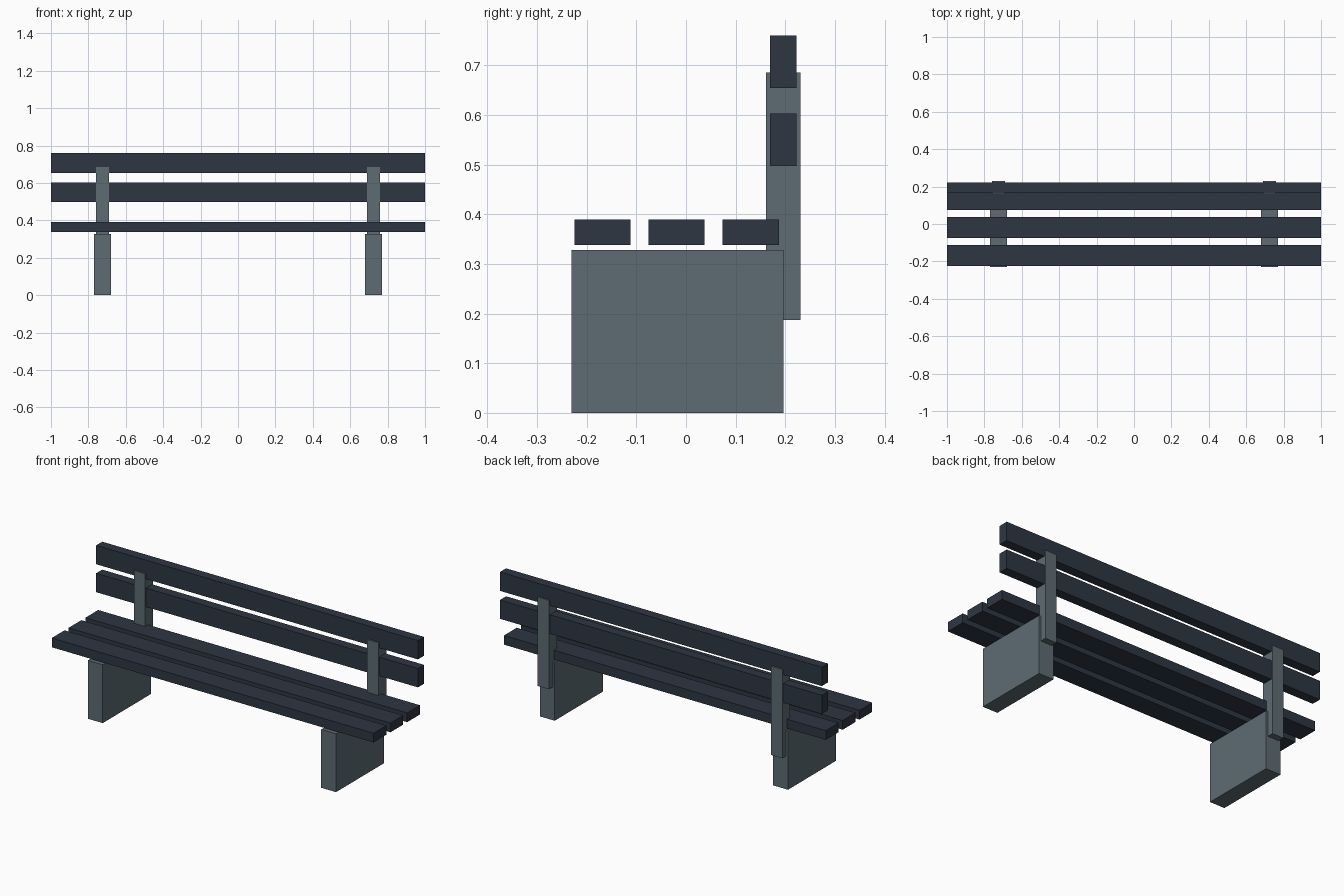
import bpy
import bmesh
from mathutils import Vector

if "Cube" in bpy.data.objects:
    bpy.data.objects.remove(bpy.data.objects["Cube"])


def material(name, color):
    m = bpy.data.materials.new(name)
    m.diffuse_color = (*color, 1.0)
    m.use_nodes = True
    m.node_tree.nodes["Principled BSDF"].inputs["Base Color"].default_value = m.diffuse_color
    return m


def box(name, lo, hi, mat):
    """Axis-aligned box between two opposite corners."""
    lo, hi = Vector(lo), Vector(hi)
    centre, size = (lo + hi) / 2, hi - lo
    bm = bmesh.new()
    bmesh.ops.create_cube(bm, size=1.0)
    bmesh.ops.scale(bm, vec=size, verts=bm.verts)
    mesh = bpy.data.meshes.new(name)
    bm.to_mesh(mesh)
    bm.free()
    mesh.materials.append(mat)
    obj = bpy.data.objects.new(name, mesh)
    obj.location = centre
    bpy.context.collection.objects.link(obj)
    return obj


slat_mat = material("dark_slate_slats", (0.027, 0.037, 0.055))
support_mat = material("grey_supports", (0.110, 0.148, 0.172))

# Seat slats, front to back
for i in range(3):
    y = -0.225 + i * 0.1495
    box(f"seat_slat_{i + 1}", (-1, y, 0.338), (1, y + 0.113, 0.39), slat_mat)

# Backrest slats, low to high
for i in range(2):
    z = 0.497 + i * 0.157
    box(f"back_slat_{i + 1}", (-1, 0.169, z), (1, 0.223, z + 0.106), slat_mat)

# Leg slabs and backrest posts on both sides
for side, x in (("left", -0.725), ("right", 0.725)):
    box(f"{side}_leg", (x - 0.046, -0.231, 0), (x + 0.046, 0.196, 0.328), support_mat)
    box(f"{side}_back_post", (x - 0.035, 0.161, 0.187), (x + 0.035, 0.231, 0.686), support_mat)
